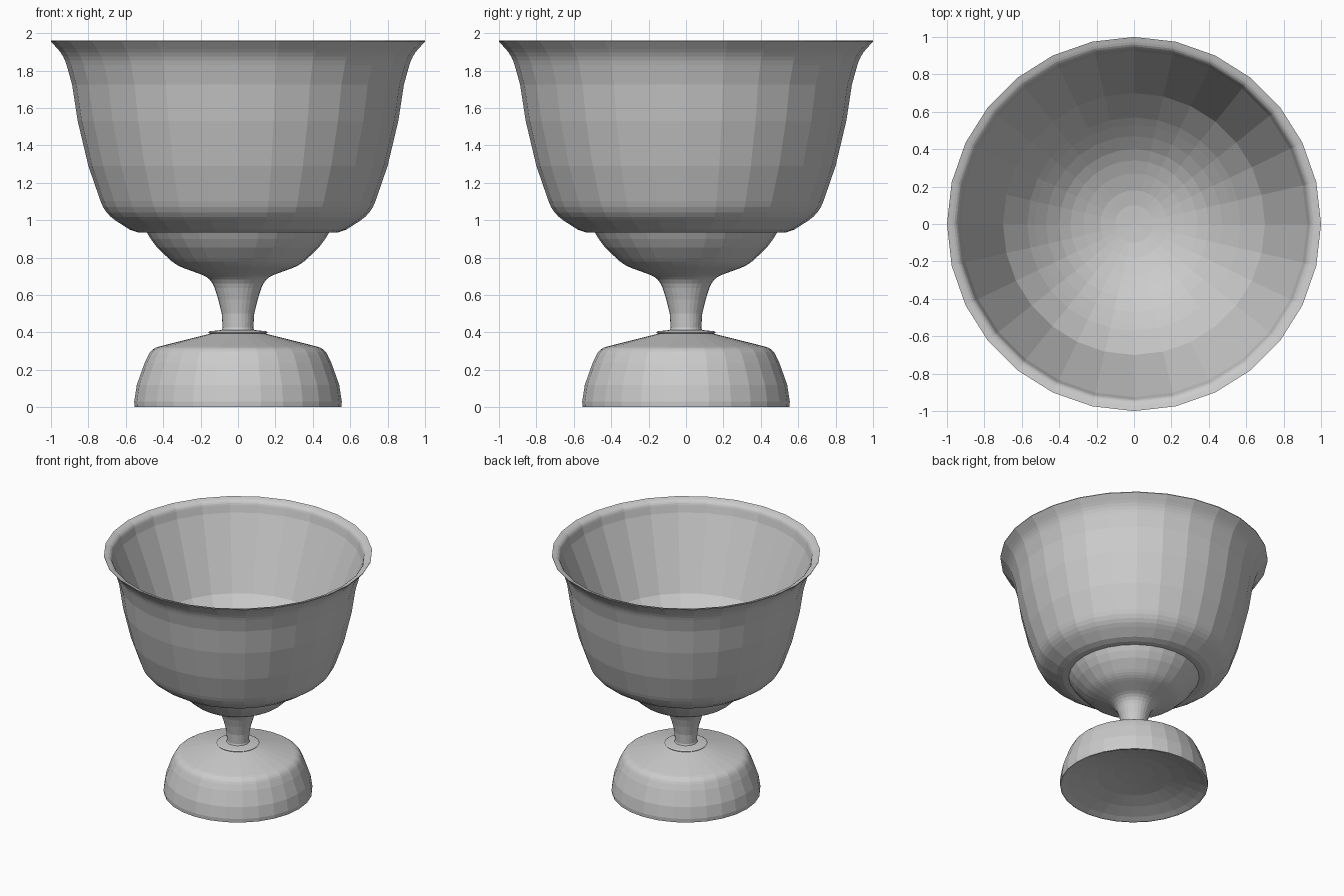
import bpy, bmesh
from math import sin, cos, pi
from mathutils import Vector

if "Cube" in bpy.data.objects:
    bpy.data.objects.remove(bpy.data.objects["Cube"])

SIDES = 28


def rounded(profile, steps=4):
    """Replace corners (r, z, size) by short curves; (r, z) stays sharp."""
    out = []
    for i, p in enumerate(profile):
        c = Vector(p[:2])
        if len(p) == 2:
            out.append(c)
            continue
        a = c + (Vector(profile[i - 1][:2]) - c).normalized() * p[2]
        b = c + (Vector(profile[i + 1][:2]) - c).normalized() * p[2]
        for k in range(steps + 1):
            t = k / steps
            out.append(a * (1 - t) ** 2 + c * 2 * t * (1 - t) + b * t * t)
    return out


def lathe(name, profile):
    """Turn a profile around z with flat faces."""
    bm = bmesh.new()
    rings = []
    for r, z in rounded(profile):
        n = 1 if r < 1e-6 else SIDES
        rings.append([bm.verts.new((r * cos(2 * pi * k / SIDES),
                                    r * sin(2 * pi * k / SIDES), z))
                      for k in range(n)])
    for a, b in zip(rings, rings[1:]):
        for k in range(SIDES):
            j = (k + 1) % SIDES
            quad = [a[k % len(a)], a[j % len(a)], b[j % len(b)], b[k % len(b)]]
            bm.faces.new(list(dict.fromkeys(quad)))
    bmesh.ops.recalc_face_normals(bm, faces=bm.faces)
    mesh = bpy.data.meshes.new(name)
    bm.to_mesh(mesh)
    bm.free()
    obj = bpy.data.objects.new(name, mesh)
    bpy.context.collection.objects.link(obj)
    return obj


# Foot with a slightly hollow underside
lathe("foot", [
    (0, 0.1), (0.15, 0.094), (0.28, 0.078), (0.4, 0.05), (0.5, 0.018),
    (0.54, 0), (0.553, 0), (0.555, 0.03),
    (0.541, 0.12), (0.5, 0.235), (0.463, 0.314, 0.04), (0.14, 0.395),
    (0, 0.395)])

# Thin collar between foot and stem
lathe("collar", [
    (0, 0.394), (0.155, 0.394), (0.16, 0.4), (0.15, 0.406),
    (0.085, 0.413), (0, 0.413)])

# Stem, lower bowl, upper bowl, flared lip and inside in one profile
lathe("stem_and_bowl", [
    (0, 0.405), (0.088, 0.405), (0.082, 0.425), (0.087, 0.5),
    (0.105, 0.575), (0.142, 0.69, 0.055), (0.335, 0.76, 0.05),
    (0.433, 0.855), (0.467, 0.9), (0.488, 0.935),
    (0.535, 0.935), (0.58, 0.95), (0.712, 1.035, 0.07),
    (0.8, 1.29), (0.857, 1.53), (0.887, 1.725), (0.93, 1.878, 0.05),
    (1.0, 1.955), (1.0, 1.96), (0.945, 1.945, 0.03),
    (0.925, 1.86), (0.7, 1.3), (0.57, 1.144), (0.53, 1.105), (0.47, 1.05),
    (0.4, 0.995), (0.34, 0.96), (0.27, 0.93), (0.18, 0.9), (0.1, 0.885),
    (0, 0.88)])
